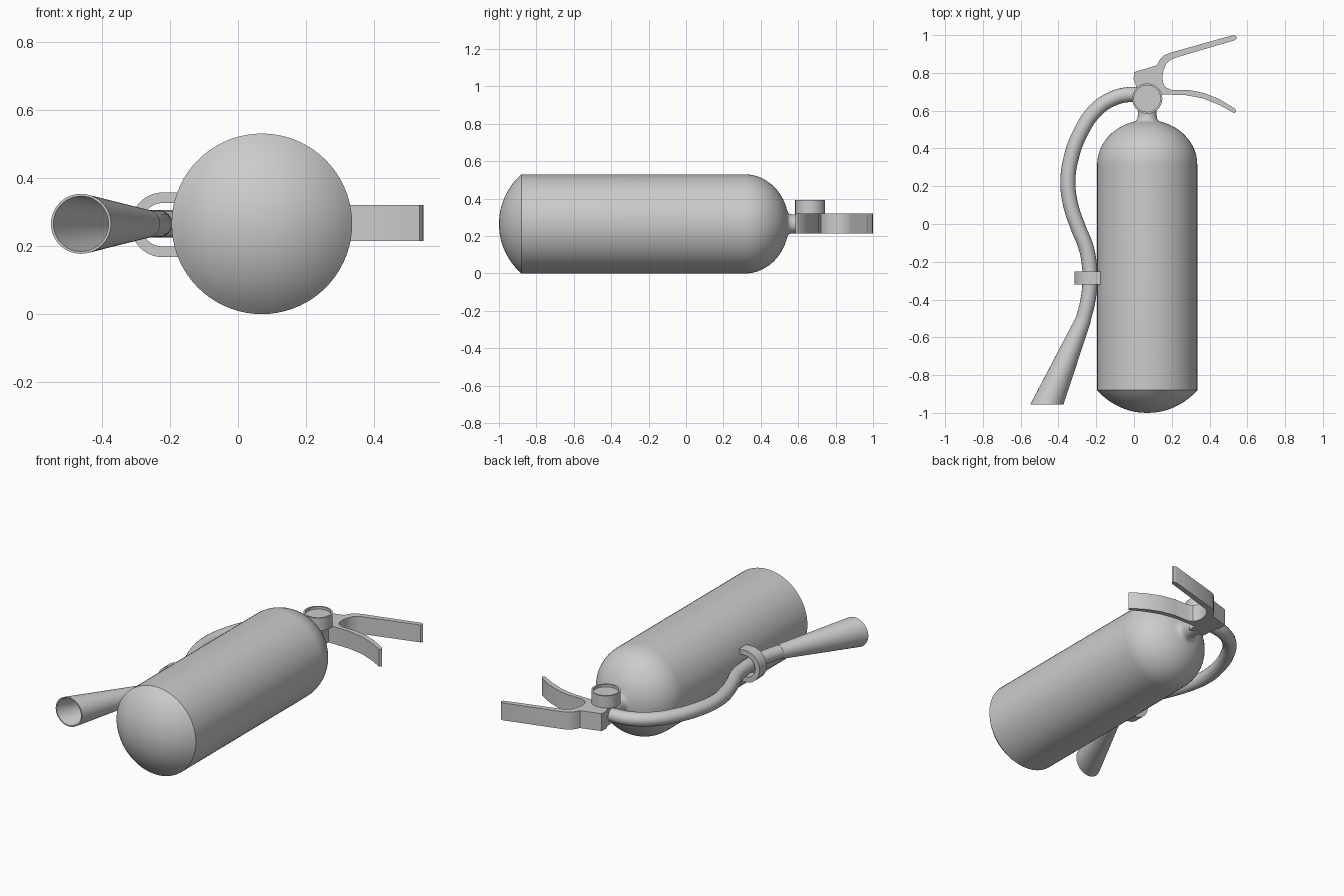
import bpy, bmesh, math
from mathutils import Vector, Matrix

cube = bpy.data.objects.get("Cube")
if cube:
    bpy.data.objects.remove(cube, do_unlink=True)

AXIS_X, AXIS_Z = 0.07, 0.265   # tank axis runs along y
R = 0.265                      # tank radius

grey = bpy.data.materials.new("plain grey")
grey.use_nodes = True
grey.diffuse_color = (0.6, 0.6, 0.6, 1)
grey.node_tree.nodes["Principled BSDF"].inputs["Base Color"].default_value = (0.6, 0.6, 0.6, 1)


def finish(ob, angle=35):
    ob.data.materials.append(grey)
    bpy.ops.object.select_all(action='DESELECT')
    ob.select_set(True)
    bpy.context.view_layer.objects.active = ob
    bpy.ops.object.shade_smooth_by_angle(angle=math.radians(angle))


def make(name, bm, angle=35):
    bmesh.ops.recalc_face_normals(bm, faces=bm.faces)
    mesh = bpy.data.meshes.new(name)
    bm.to_mesh(mesh)
    bm.free()
    ob = bpy.data.objects.new(name, mesh)
    bpy.context.collection.objects.link(ob)
    finish(ob, angle)
    return ob


def loft(name, sections, n=64, angle=35):
    """Join circles given as (centre, radius, normal); cap both ends."""
    bm = bmesh.new()
    rings = []
    for centre, radius, normal in sections:
        d = Vector(normal).normalized()
        u = Vector((0, 0, 1)) if abs(d.z) < 0.9 else Vector((1, 0, 0))
        v = d.cross(u)
        rings.append([bm.verts.new(Vector(centre) + radius * (math.cos(a) * u + math.sin(a) * v))
                      for a in (math.tau * i / n for i in range(n))])
    for a, b in zip(rings, rings[1:]):
        for i in range(n):
            j = (i + 1) % n
            bm.faces.new((a[i], a[j], b[j], b[i]))
    bm.faces.new(rings[0])
    bm.faces.new(rings[-1])
    return make(name, bm, angle)


def prism(name, outline, direction):
    """Extrude a closed outline of 3D points along a vector."""
    bm = bmesh.new()
    face = bm.faces.new([bm.verts.new(p) for p in outline])
    new = bmesh.ops.extrude_face_region(bm, geom=[face], use_keep_orig=True)["geom"]
    bmesh.ops.translate(bm, vec=direction, verts=[g for g in new if isinstance(g, bmesh.types.BMVert)])
    return make(name, bm)


# Tank: shallow domed base, straight wall, rounded shoulder, filleted neck
base_h = 0.12
base_R = (R * R + base_h * base_h) / (2 * base_h)
base_a = math.asin(R / base_R)
profile = [(base_R * math.sin(base_a * i / 12), -1 + base_R * (1 - math.cos(base_a * i / 12)))
           for i in range(1, 13)]
profile[0] = (0.01, -1)
for i in range(17):
    a = math.radians(74) * i / 16
    profile.append((R * math.cos(a), 0.315 + 0.235 * math.sin(a)))
profile += [(0.061, 0.546), (0.053, 0.556), (0.05, 0.575), (0.05, 0.70)]
loft("tank", [((AXIS_X, y, AXIS_Z), r, (0, 1, 0)) for r, y in profile], 72)

# Valve body with fixed handle and squeeze lever, one flat outline
handle = [(0, 0.804), (0.12, 0.84), (0.128, 0.855), (0.14, 0.875), (0.16, 0.893), (0.19, 0.906),
          (0.525, 1.0), (0.54, 0.995), (0.545, 0.985), (0.537, 0.974),
          (0.225, 0.882), (0.195, 0.87), (0.17, 0.847), (0.156, 0.815), (0.15, 0.775),
          (0.155, 0.745), (0.168, 0.723), (0.198, 0.71),
          (0.294, 0.709), (0.373, 0.693), (0.452, 0.661), (0.535, 0.61), (0.542, 0.598), (0.533, 0.586),
          (0.452, 0.63), (0.362, 0.666), (0.267, 0.683), (0.125, 0.686),
          (0.12, 0.635), (0.02, 0.635), (0.013, 0.725), (-0.002, 0.767)]
prism("valve_handle", [(x, y, 0.215) for x, y in handle], (0, 0, 0.105))

# Pressure gauge with a raised rim
loft("pressure_gauge", [((AXIS_X, 0.664, z), r, (0, 0, 1)) for r, z in
                        [(0.08, 0.315), (0.08, 0.392), (0.07, 0.392), (0.07, 0.377)]], 48)

# Hose
path = [(0.03, 0.685), (-0.03, 0.685), (-0.11, 0.665), (-0.2, 0.605), (-0.285, 0.48), (-0.335, 0.34),
        (-0.35, 0.22), (-0.335, 0.1), (-0.295, -0.02), (-0.255, -0.12), (-0.237, -0.21),
        (-0.233, -0.3), (-0.245, -0.41), (-0.27, -0.51)]
curve = bpy.data.curves.new("hose", 'CURVE')
curve.dimensions = '3D'
curve.bevel_depth = 0.04
curve.bevel_resolution = 6
curve.resolution_u = 6
curve.use_fill_caps = True
spline = curve.splines.new('BEZIER')
spline.bezier_points.add(len(path) - 1)
for point, (x, y) in zip(spline.bezier_points, path):
    point.co = (x, y, AXIS_Z)
    point.handle_left_type = point.handle_right_type = 'AUTO'
hose = bpy.data.objects.new("hose", curve)
bpy.context.collection.objects.link(hose)
bpy.ops.object.select_all(action='DESELECT')
hose.select_set(True)
bpy.context.view_layer.objects.active = hose
bpy.ops.object.convert(target='MESH')
finish(bpy.context.view_layer.objects.active)

# Hollow discharge horn, mouth cut square to the tank axis
throat, mouth = (-0.268, -0.505, AXIS_Z), (-0.461, -0.955, AXIS_Z)
tilt = (-0.3, -1, 0)
loft("discharge_horn", [(throat, 0.041, tilt), (mouth, 0.088, (0, -1, 0)),
                        (mouth, 0.081, (0, -1, 0)), (throat, 0.034, tilt)], 48)

# Hose clip: U-shaped band fixed to the tank
def u_shape(r):
    arc = [(-0.22 + r * math.cos(a), AXIS_Z - 0.003 + r * math.sin(a))
           for a in (math.pi / 2 + math.pi * i / 24 for i in range(25))]
    return [(-0.16, arc[0][1])] + arc + [(-0.16, arc[-1][1])]

band = u_shape(0.095) + u_shape(0.064)[::-1]
prism("hose_clip", [(x, -0.32, z) for x, z in band], (0, 0.068, 0))
